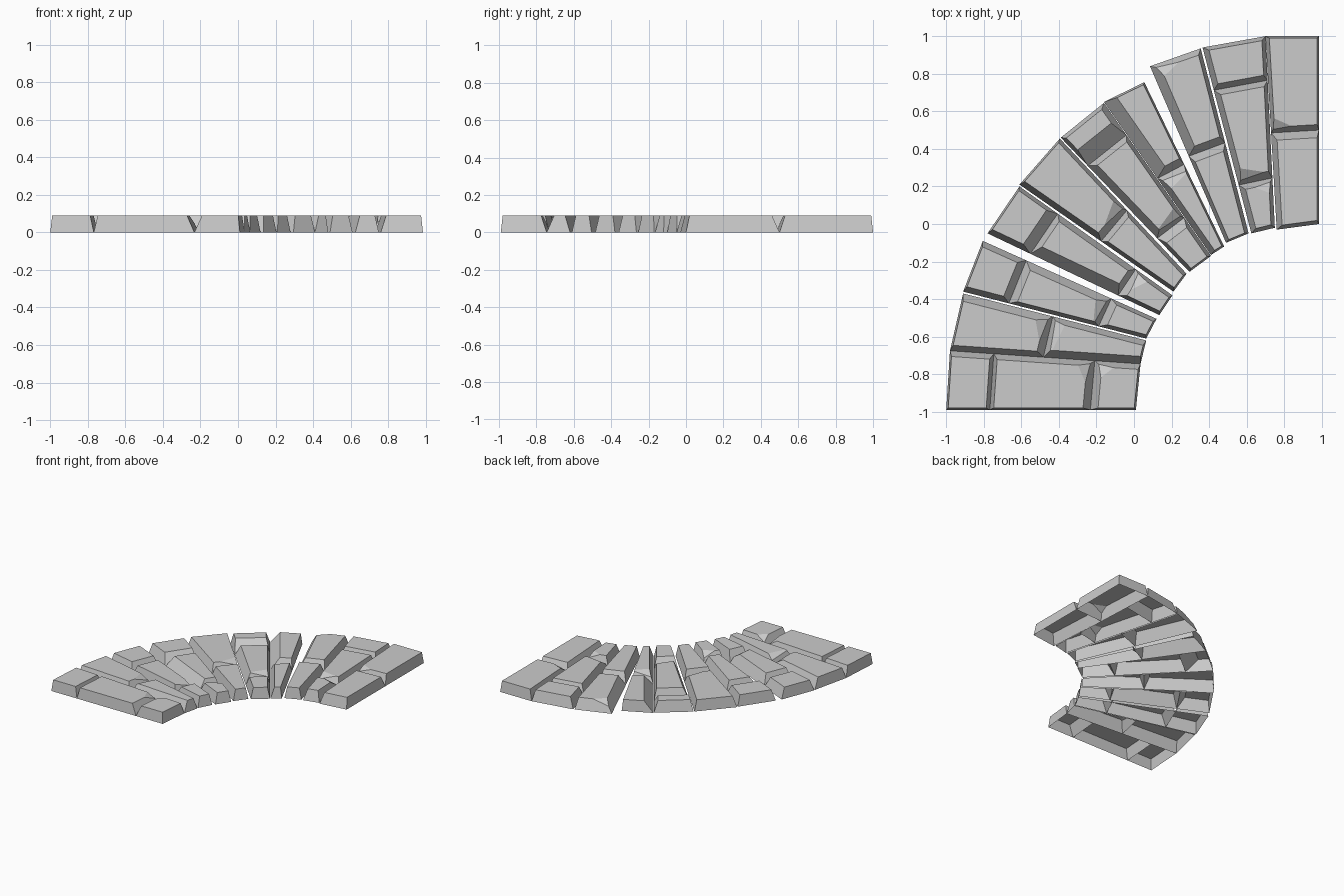
import bpy, bmesh
from mathutils import Vector
from mathutils.geometry import intersect_line_line

cube = bpy.data.objects.get("Cube")
if cube:
    bpy.data.objects.remove(cube, do_unlink=True)

HEIGHT = 0.09

stone_grey = bpy.data.materials.new("stone_grey")
stone_grey.use_nodes = True
stone_grey.diffuse_color = (0.6, 0.6, 0.6, 1)
stone_grey.node_tree.nodes["Principled BSDF"].inputs["Base Color"].default_value = (0.6, 0.6, 0.6, 1)


def inset_corners(corners, insets):
    """Move each side of a four-sided outline inward by its own distance."""
    centre = sum(corners, Vector()) / len(corners)
    lines = []
    for i, distance in enumerate(insets):
        start, end = corners[i], corners[(i + 1) % 4]
        inward = Vector((0, 0, 1)).cross(end - start).normalized()
        if inward.dot(centre - start) < 0:
            inward.negate()
        lines.append((start + inward * distance, end + inward * distance))
    return [intersect_line_line(*lines[i - 1], *lines[i])[0] for i in range(4)]


def chip_corner(bm, corner, centre):
    """Slice a small slanted facet off one top corner."""
    outward = (corner - centre).normalized()
    normal = Vector((outward.x * 0.53, outward.y * 0.53, 0.85))
    point = corner + Vector((0, 0, HEIGHT)) - normal * 0.022
    cut = bmesh.ops.bisect_plane(bm, geom=bm.verts[:] + bm.edges[:] + bm.faces[:],
                                 plane_co=point, plane_no=normal, clear_outer=True)
    edges = [e for e in cut["geom_cut"] if isinstance(e, bmesh.types.BMEdge)]
    if len(edges) > 2:
        bmesh.ops.contextual_create(bm, geom=edges)


def add_stone(name, corners, outer, inner, side_a, side_b, chips):
    """A hollow-bottomed paving stone with sloping sides."""
    scale = 0.01
    top = inset_corners(corners, [outer * scale, side_b * scale, inner * scale, side_a * scale])
    bm = bmesh.new()
    low = [bm.verts.new(c) for c in corners]
    high = [bm.verts.new(c + Vector((0, 0, HEIGHT))) for c in top]
    bm.faces.new(high)
    bm.faces.new(low[::-1])
    for i in range(4):
        j = (i + 1) % 4
        bm.faces.new((low[i], low[j], high[j], high[i]))
    centre = sum(top, Vector()) / 4
    for i in chips:
        chip_corner(bm, top[i], centre)
    bmesh.ops.recalc_face_normals(bm, faces=bm.faces)
    # Open underside
    under = [f for f in bm.faces if all(v.co.z < 0.001 for v in f.verts)]
    bmesh.ops.delete(bm, geom=under, context="FACES_ONLY")
    mesh = bpy.data.meshes.new(name)
    bm.to_mesh(mesh)
    bm.free()
    mesh.materials.append(stone_grey)
    bpy.context.collection.objects.link(bpy.data.objects.new(name, mesh))


def add_row(name, outer_a, outer_b, inner_b, inner_a, splits, stones):
    """Split one spoke of the curve into stones, from the outer end inward."""
    oa, ob, ib, ia = (Vector((*p, 0)) for p in (outer_a, outer_b, inner_b, inner_a))
    ends = [0, *splits, 1]
    for i, (outer, inner, side_a, side_b, *chips) in enumerate(stones):
        t, u = ends[i], ends[i + 1]
        corners = [oa.lerp(ia, t), ob.lerp(ib, t), ob.lerp(ib, u), oa.lerp(ia, u)]
        add_stone(f"{name}_stone_{i + 1}", corners, outer, inner, side_a, side_b, chips)


# Spokes of the curve; stones give outer, inner and two side slopes, then chipped corners
add_row("back_end_row", (0.70, 1.0), (0.985, 1.0), (0.985, 0.0), (0.76, -0.03), [0.5],
        [(1, 3, 2, 1, 3), (4, 2, 3, 1)])
add_row("second_row", (0.365, 0.94), (0.70, 1.0), (0.75, -0.02), (0.625, -0.05), [0.23, 0.74],
        [(2, 3, 3, 2), (3, 4, 3, 2, 3), (3, 2, 3, 2, 1)])
add_row("third_row", (0.085, 0.84), (0.355, 0.935), (0.61, -0.05), (0.49, -0.10), [0.51],
        [(3, 4, 5, 2, 0), (4, 1, 2, 2)])
add_row("fourth_row", (-0.16, 0.65), (0.055, 0.755), (0.48, -0.12), (0.41, -0.165), [0.5],
        [(1, 4, 7, 1), (4, 1, 3, 1, 0)])
add_row("fifth_row", (-0.39, 0.46), (-0.16, 0.645), (0.41, -0.17), (0.295, -0.255), [0.21, 0.75],
        [(2, 10, 2, 3), (3, 3, 4, 2, 2), (5, 1, 2, 2)])
add_row("sixth_row", (-0.61, 0.21), (-0.395, 0.455), (0.28, -0.265), (0.21, -0.36), [0.53],
        [(1, 4, 3, 2, 2), (3, 1, 2, 2)])
add_row("seventh_row", (-0.78, -0.05), (-0.61, 0.20), (0.205, -0.38), (0.135, -0.485), [0.25, 0.76],
        [(1, 6, 3, 2), (3, 3, 6, 3), (4, 1, 2, 2, 1)])
add_row("eighth_row", (-0.91, -0.36), (-0.805, -0.09), (0.12, -0.505), (0.065, -0.61), [0.25, 0.74],
        [(1, 4, 3, 3), (4, 3, 2, 4, 2), (4, 1, 2, 2)])
add_row("ninth_row", (-0.98, -0.675), (-0.91, -0.37), (0.065, -0.62), (0.035, -0.745), [0.49],
        [(1, 4, 3, 4, 2), (3, 1, 4, 3, 1)])
add_row("front_end_row", (-1.0, -0.99), (-0.98, -0.675), (0.035, -0.745), (0.01, -0.99), [0.23, 0.76],
        [(1, 2, 1, 3), (2, 4, 1, 3, 2), (4, 1, 1, 3, 1)])
